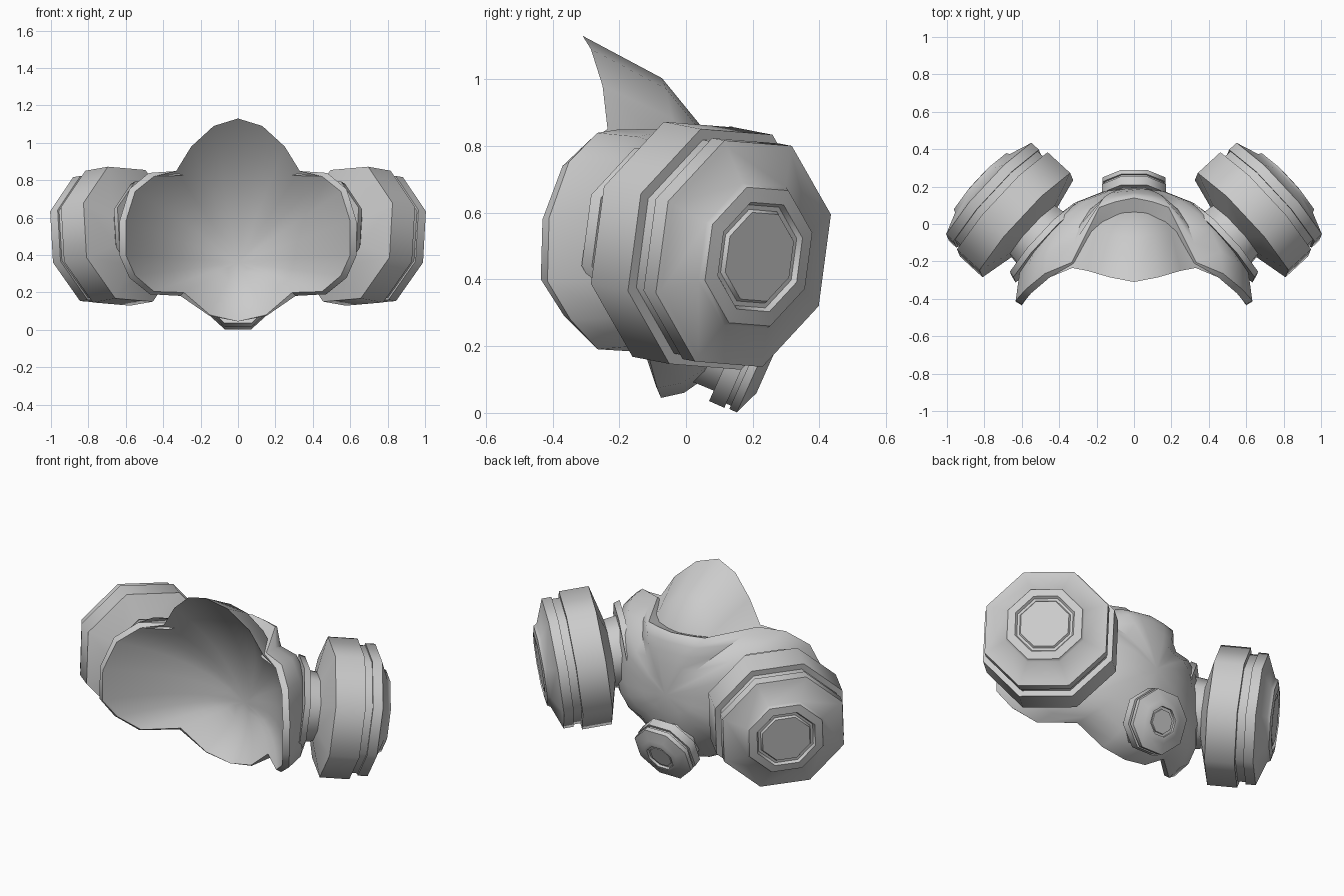
import bpy, bmesh, math
from mathutils import Vector

if "Cube" in bpy.data.objects:
    bpy.data.objects.remove(bpy.data.objects["Cube"], do_unlink=True)

GREY = (0.6, 0.6, 0.6, 1.0)
mat = bpy.data.materials.new("plain grey")
mat.use_nodes = True
mat.diffuse_color = GREY
mat.node_tree.nodes["Principled BSDF"].inputs["Base Color"].default_value = GREY


def finish(bm, name, angle):
    """Turn a bmesh into a named, shaded object."""
    bmesh.ops.remove_doubles(bm, verts=bm.verts, dist=0.0005)
    bmesh.ops.recalc_face_normals(bm, faces=bm.faces)
    mesh = bpy.data.meshes.new(name)
    bm.to_mesh(mesh)
    bm.free()
    mesh.materials.append(mat)
    obj = bpy.data.objects.new(name, mesh)
    bpy.context.collection.objects.link(obj)
    bpy.ops.object.select_all(action='DESELECT')
    obj.select_set(True)
    bpy.context.view_layer.objects.active = obj
    bpy.ops.object.shade_smooth_by_angle(angle=math.radians(angle))


def bridge(bm, rings):
    """Join closed rings of equal length with quads."""
    rows = [[bm.verts.new(p) for p in ring] for ring in rings]
    n = len(rows[0])
    for a, b in zip(rows, rows[1:]):
        for i in range(n):
            j = (i + 1) % n
            bm.faces.new((a[i], a[j], b[j], b[i]))
    return rows


def lathe(name, profile, origin, heading, drop, roll=0, side=1):
    """Eight-sided turned part; profile holds (distance along axis, radius)."""
    flat = Vector((math.cos(heading), math.sin(heading), 0))
    across = Vector((flat.y, -flat.x, 0))
    axis = flat * math.cos(drop) - Vector((0, 0, math.sin(drop)))
    up = flat * math.sin(drop) + Vector((0, 0, math.cos(drop)))
    rings = []
    for s, r in profile:
        ring = []
        for k in range(8):
            a = math.pi * (k + 0.5) / 4 + roll
            p = origin + axis * s + (across * math.cos(a) + up * math.sin(a)) * r
            ring.append(Vector((p.x * side, p.y, p.z)))
        rings.append(ring)
    bm = bmesh.new()
    rows = bridge(bm, rings)
    bm.faces.new(rows[0])
    bm.faces.new(rows[-1])
    finish(bm, name, 45.5)


def bowl(name, outline, depth, height, angles, flare=0, power=1, smooth=40):
    """Rounded bowl from a mirrored half outline back to its deepest point."""
    loop = [Vector(p) for p in outline]
    loop += [Vector((-p.x, p.y, p.z)) for p in loop[-2:0:-1]]
    deep = Vector((0, depth, height))
    rings = [loop] if flare else []
    for degrees in angles:
        a = math.radians(degrees)
        ring = []
        for p in loop:
            # The flare fades out towards the chin and leans back on the step
            grow = flare * max(0, min(1, (p.z - 0.045) / 0.2))
            radial = Vector((p.x, 0, p.z - deep.z))
            q = (radial + radial.normalized() * grow) * math.cos(a) + deep
            y = p.y + grow * (2.4 if p.y > 0 else 0.6)
            q.y = y + (depth - y) * math.sin(a) ** power
            ring.append(q)
        rings.append(ring)
    bm = bmesh.new()
    rows = bridge(bm, rings)
    tip = bm.verts.new(deep)
    last = rows[-1]
    for i, v in enumerate(last):
        bm.faces.new((v, last[(i + 1) % len(last)], tip))
    finish(bm, name, smooth)


# Half outlines: nose flap, step under the flap, cheek and chin
flap = [(0, -.31, 1.13), (.13, -.285, 1.09), (.25, -.25, .98), (.33, -.235, .85)]
step = [(0, .06, .825), (.09, .04, .825), (.17, .01, .825), (.31, -.225, .825)]
cheek = [(.45, -.285, .82), (.55, -.37, .74), (.6, -.43, .58), (.6, -.435, .4),
         (.55, -.365, .29), (.45, -.28, .205)]
chin = [(.29, -.13, .2), (.15, -.09, .08), (0, -.075, .045)]

# Inner liner, nose flap shell, and the thicker outer body around them
bowl("face_liner", flap + cheek + chin, 0.06, 0.36, range(0, 90, 10), power=2, smooth=60)
bowl("nose_flap", flap + cheek + chin, 0.155, 0.5, (0, 37, 57), power=1.32, smooth=60)
bowl("outer_body", step + cheek + chin, 0.195, 0.5, range(0, 90, 15), flare=0.033)

# Side filters with neck, drum, grooved rim and recessed cap
filter_profile = [
    (-.42, .28), (-.385, .27), (-.385, .2), (-.315, .19), (-.265, .385),
    (-.1, .385), (-.1, .35), (-.055, .35), (-.055, .362), (0, .362),
    (.006, .345), (.05, .232), (.068, .222), (.075, .175),
    (.06, .165), (.06, .15), (.072, .142)]
for side, label in ((1, "left"), (-1, "right")):
    lathe(label + "_filter", filter_profile, Vector((.769, .172, .477)),
          math.radians(42.6), math.radians(7.5), math.radians(3.4), side)

# Outlet valve under the middle
valve_profile = [
    (-.03, .15), (.05, .148), (.05, .185), (.1, .185), (.1, .17), (.115, .17),
    (.115, .182), (.14, .182), (.162, .12), (.17, .1), (.17, .085),
    (.155, .085), (.155, .07), (.162, .068)]
lathe("outlet_valve", valve_profile, Vector((0, .093, .212)),
      math.pi / 2, math.radians(24))
